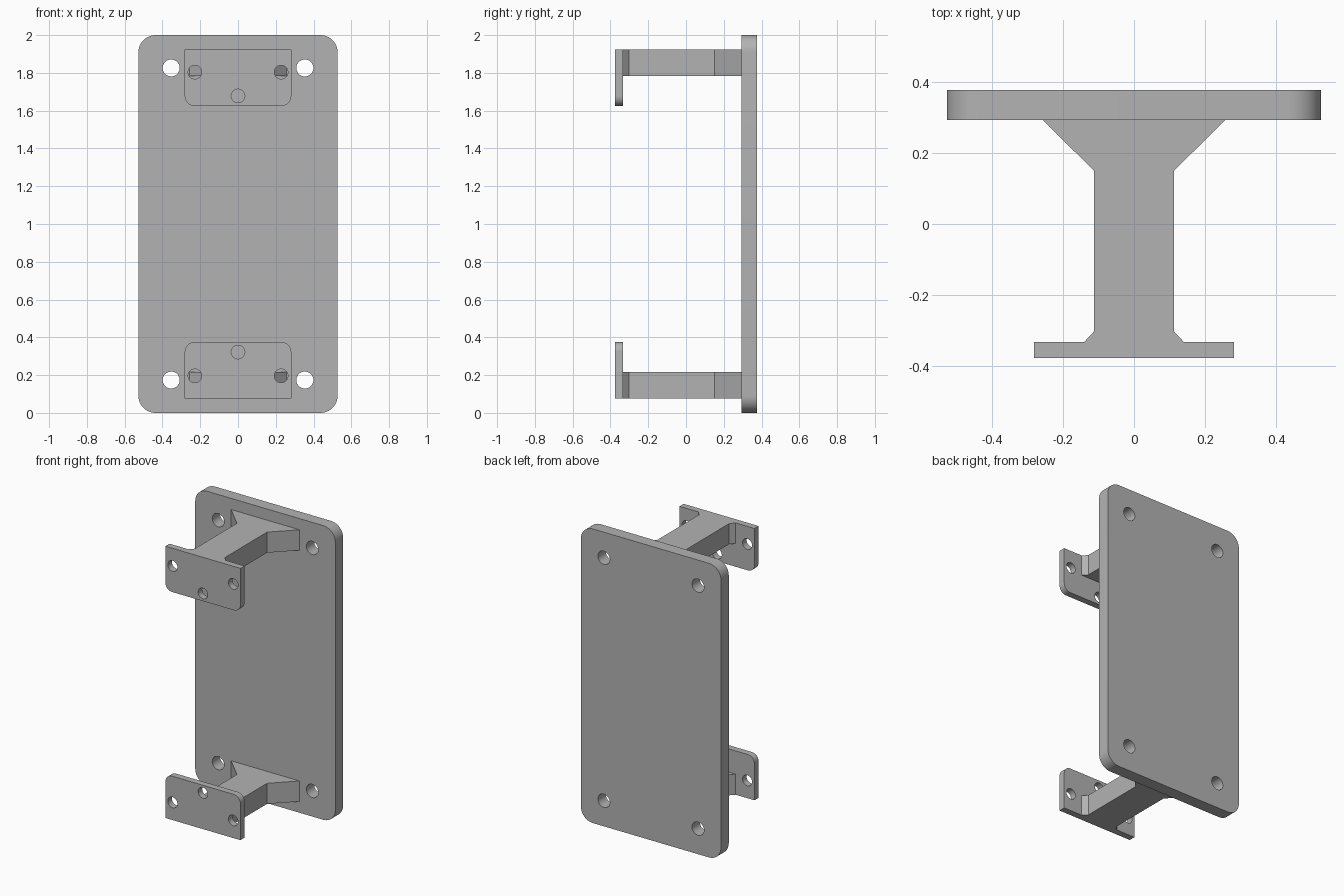
import bpy
import bmesh
import math
from mathutils import Matrix, Vector

cube = bpy.data.objects.get("Cube")
if cube:
    bpy.data.objects.remove(cube, do_unlink=True)

GREY = (0.45, 0.45, 0.45, 1.0)
grey = bpy.data.materials.new("plain grey")
grey.use_nodes = True
grey.diffuse_color = GREY
grey.node_tree.nodes["Principled BSDF"].inputs["Base Color"].default_value = GREY


def rounded_rect(half_w, low, high, r_low, r_high, steps=12):
    """Outline in (x, z), counter-clockwise; a zero radius gives a sharp corner."""
    pts = []
    corners = [(1, low, r_low, -90), (1, high, r_high, 0),
               (-1, high, r_high, 90), (-1, low, r_low, 180)]
    for side, z, r, start in corners:
        cx = side * (half_w - r)
        cz = z + r if z == low else z - r
        n = steps if r else 0
        for i in range(n + 1):
            a = math.radians(start + 90 * i / max(n, 1))
            pts.append((cx + r * math.cos(a), cz + r * math.sin(a)))
    return pts


def prism(name, verts, offset):
    """Extrude a flat outline along an offset into a solid object."""
    bm = bmesh.new()
    face = bm.faces.new([bm.verts.new(v) for v in verts])
    out = bmesh.ops.extrude_face_region(bm, geom=[face])
    moved = [g for g in out["geom"] if isinstance(g, bmesh.types.BMVert)]
    bmesh.ops.translate(bm, verts=moved, vec=Vector(offset))
    bmesh.ops.recalc_face_normals(bm, faces=bm.faces)
    mesh = bpy.data.meshes.new(name)
    bm.to_mesh(mesh)
    bm.free()
    mesh.materials.append(grey)
    obj = bpy.data.objects.new(name, mesh)
    bpy.context.collection.objects.link(obj)
    return obj


def drill(obj, centres, radius, y):
    """Cut round holes along y through an object."""
    bm = bmesh.new()
    for x, z in centres:
        place = Matrix.Translation((x, y, z)) @ Matrix.Rotation(math.pi / 2, 4, "X")
        bmesh.ops.create_cone(bm, cap_ends=True, segments=40, radius1=radius,
                              radius2=radius, depth=0.3, matrix=place)
    mesh = bpy.data.meshes.new(obj.name + "_cutter")
    bm.to_mesh(mesh)
    bm.free()
    mesh.materials.append(grey)
    cutter = bpy.data.objects.new(obj.name + "_cutter", mesh)
    bpy.context.collection.objects.link(cutter)
    mod = obj.modifiers.new("holes", "BOOLEAN")
    mod.operation = "DIFFERENCE"
    mod.solver = "EXACT"
    mod.object = cutter
    bpy.ops.object.select_all(action="DESELECT")
    bpy.context.view_layer.objects.active = obj
    obj.select_set(True)
    bpy.ops.object.modifier_apply(modifier=mod.name)
    bpy.data.objects.remove(cutter, do_unlink=True)
    bpy.ops.object.shade_smooth_by_angle(angle=math.radians(30))


# Back plate with four mounting holes
PLATE_FRONT, PLATE_BACK = 0.293, 0.377
outline = rounded_rect(0.527, 0, 2, 0.09, 0.09)
plate = prism("back_plate", [(x, PLATE_FRONT, z) for x, z in outline],
              (0, PLATE_BACK - PLATE_FRONT, 0))
drill(plate, [(x, z) for x in (-0.354, 0.354) for z in (0.174, 1.826)], 0.045, 0.335)

# Two brackets, the upper one a mirror of the lower one
FLANGE_FRONT, FLANGE_BACK = -0.377, -0.333
BOTTOM = 0.076
half_arm = [(0.257, PLATE_FRONT), (0.113, 0.15), (0.113, -0.303), (0.141, FLANGE_BACK)]
arm_outline = half_arm + [(-x, y) for x, y in reversed(half_arm)]

for label, flip in (("lower", False), ("upper", True)):
    def level(z):
        return 2 - z if flip else z

    # Flared arm
    prism(label + "_arm", [(x, y, level(BOTTOM)) for x, y in arm_outline],
          (0, 0, level(0.216) - level(BOTTOM)))

    # Flange with rounded inner corners and three screw holes
    outline = rounded_rect(0.282, BOTTOM, 0.374, 0, 0.05)
    flange = prism(label + "_flange", [(x, FLANGE_FRONT, level(z)) for x, z in outline],
                   (0, FLANGE_BACK - FLANGE_FRONT, 0))
    drill(flange, [(-0.228, level(0.196)), (0.228, level(0.196)), (0, level(0.322))],
          0.036, -0.355)
